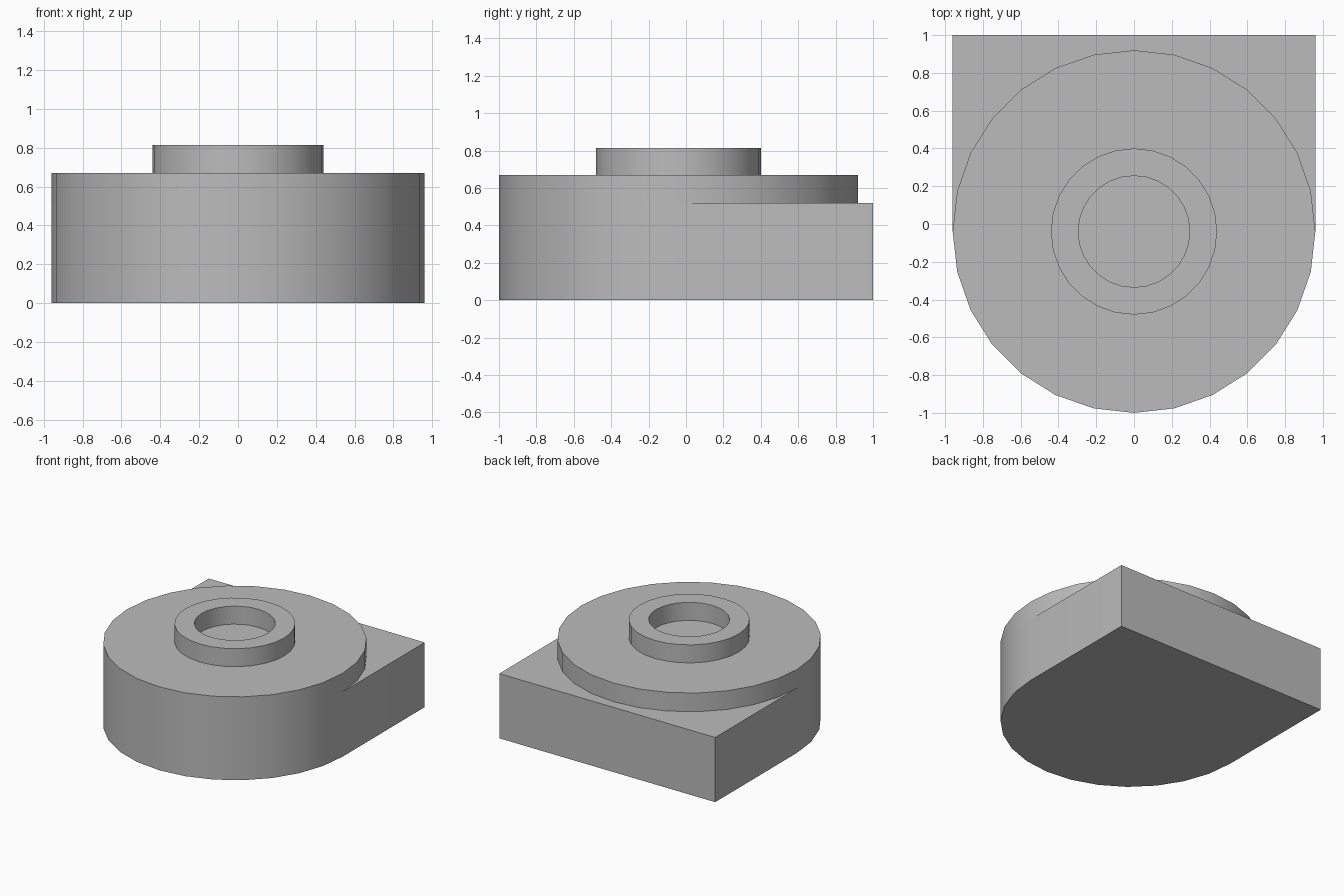
import bpy, bmesh
from math import cos, sin, pi, radians

cube = bpy.data.objects.get("Cube")
if cube:
    bpy.data.objects.remove(cube, do_unlink=True)

SEGMENTS = 28
RADIUS = 0.96
CENTRE_Y = -0.04
BASE_TOP, DISC_TOP, COLLAR_TOP = 0.52, 0.67, 0.815

grey = bpy.data.materials.new("plain grey")
grey.use_nodes = True
colour = (0.5, 0.5, 0.5, 1)
grey.diffuse_color = colour
grey.node_tree.nodes["Principled BSDF"].inputs["Base Color"].default_value = colour


def circle(radius, first=0, last=SEGMENTS - 1):
    """Points on a circle around the housing axis."""
    steps = [2 * pi * i / SEGMENTS for i in range(first, last + 1)]
    return [(radius * cos(a), CENTRE_Y + radius * sin(a)) for a in steps]


def finish(name, bm):
    bmesh.ops.recalc_face_normals(bm, faces=bm.faces)
    mesh = bpy.data.meshes.new(name)
    bm.to_mesh(mesh)
    bm.free()
    mesh.materials.append(grey)
    obj = bpy.data.objects.new(name, mesh)
    bpy.context.collection.objects.link(obj)
    bpy.ops.object.select_all(action='DESELECT')
    obj.select_set(True)
    bpy.context.view_layer.objects.active = obj
    bpy.ops.object.shade_smooth_by_angle(angle=radians(30))


def prism(name, outline, bottom, top):
    bm = bmesh.new()
    face = bm.faces.new([bm.verts.new((x, y, bottom)) for x, y in outline])
    new = bmesh.ops.extrude_face_region(bm, geom=[face], use_keep_orig=True)["geom"]
    moved = [v for v in new if isinstance(v, bmesh.types.BMVert)]
    bmesh.ops.translate(bm, verts=moved, vec=(0, 0, top - bottom))
    finish(name, bm)


def ring(name, outer, inner, bottom, top):
    bm = bmesh.new()
    corners = [(outer, bottom), (outer, top), (inner, top), (inner, bottom)]
    loops = [[bm.verts.new((x, y, z)) for x, y in circle(r)] for r, z in corners]
    for a, b in zip(loops, loops[1:] + loops[:1]):
        for i in range(SEGMENTS):
            j = (i + 1) % SEGMENTS
            bm.faces.new((a[i], a[j], b[j], b[i]))
    finish(name, bm)


# Base: half round at the front, square at the back
front_arc = circle(RADIUS, SEGMENTS // 2, SEGMENTS)
prism("base_block", front_arc + [(RADIUS, 1), (-RADIUS, 1)], 0, BASE_TOP)

# Round raised deck
prism("upper_disc", circle(RADIUS), BASE_TOP, DISC_TOP)

# Collar around the shallow central recess
ring("collar", 0.44, 0.295, DISC_TOP, COLLAR_TOP)
